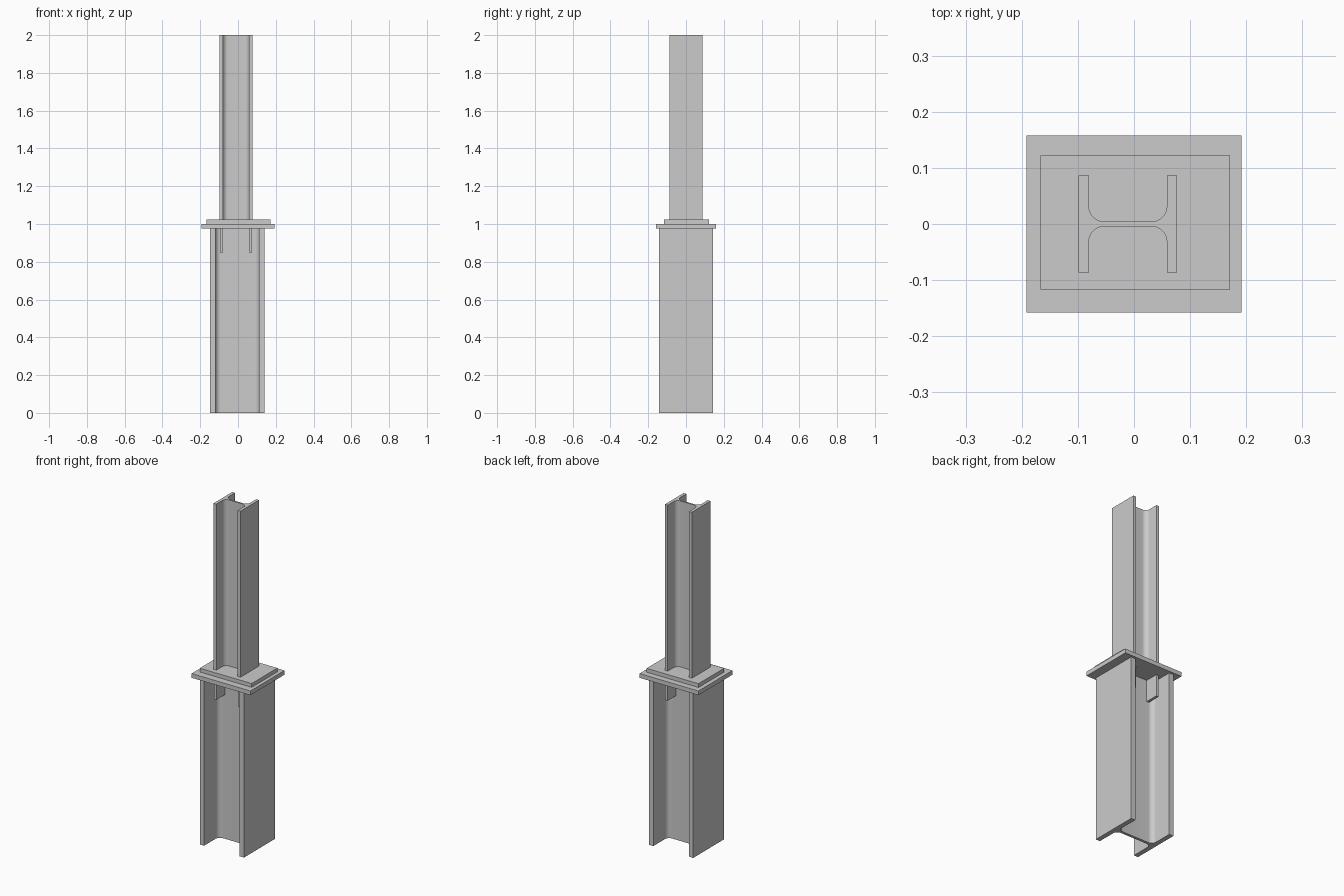
import bpy
import bmesh
from math import sin, cos, pi

old = bpy.data.objects.get("Cube")
if old:
    bpy.data.objects.remove(old, do_unlink=True)

# Single steel colour
steel = bpy.data.materials.new("grey steel")
steel.use_nodes = True
GREY = (0.6, 0.6, 0.6, 1)
steel.diffuse_color = GREY
steel.node_tree.nodes["Principled BSDF"].inputs["Base Color"].default_value = GREY


def extrude_profile(name, points, z0, z1):
    """Extrude a flat outline upward from z0 to z1."""
    bm = bmesh.new()
    face = bm.faces.new([bm.verts.new((x, y, z0)) for x, y in points])
    result = bmesh.ops.extrude_face_region(bm, geom=[face])
    top = [g for g in result["geom"] if isinstance(g, bmesh.types.BMVert)]
    bmesh.ops.translate(bm, verts=top, vec=(0, 0, z1 - z0))
    bmesh.ops.recalc_face_normals(bm, faces=bm.faces)
    mesh = bpy.data.meshes.new(name)
    bm.to_mesh(mesh)
    bm.free()
    mesh.materials.append(steel)
    obj = bpy.data.objects.new(name, mesh)
    bpy.context.collection.objects.link(obj)
    return obj


def plate(name, x0, x1, y0, y1, z0, z1):
    return extrude_profile(name, [(x0, y0), (x1, y0), (x1, y1), (x0, y1)], z0, z1)


def h_beam(name, cx, half_w, half_d, flange, web, radius, z0, z1, steps=10):
    """H section with rounded roots between the web and the flanges."""
    inner = half_w - flange
    quarter = [(half_w, half_d), (inner, half_d)]
    for i in range(steps + 1):
        a = pi / 2 * i / steps
        quarter.append((inner - radius + radius * cos(a),
                        web / 2 + radius - radius * sin(a)))
    # Mirror the quarter into a closed outline
    half = quarter + [(-x, y) for x, y in reversed(quarter)]
    outline = half + [(x, -y) for x, y in reversed(half)]
    obj = extrude_profile(name, [(x + cx, y) for x, y in outline], z0, z1)
    bpy.ops.object.select_all(action='DESELECT')
    obj.select_set(True)
    bpy.context.view_layer.objects.active = obj
    bpy.ops.object.shade_smooth_by_angle(angle=pi / 6)
    return obj


# Columns
WEB = 0.016
h_beam("lower_column", -0.004, 0.144, 0.144, 0.028, WEB, 0.028, 0, 0.975)
h_beam("upper_column", -0.011, 0.0875, 0.0865, 0.018, 0.009, 0.027, 1.0225, 2)

# Cap plate of the lower column and base plate of the upper column
plate("cap_plate", -0.192, 0.192, -0.158, 0.158, 0.975, 1.0)
plate("base_plate", -0.167, 0.171, -0.117, 0.122, 1.0, 1.0225)

# Stiffeners beneath the upper flanges, on both sides of the web
for side, x in (("right", -0.096), ("left", 0.059)):
    for end, sign in (("front", -1), ("back", 1)):
        y0, y1 = sorted((sign * WEB / 2, sign * 0.0865))
        plate(f"stiffener_{end}_{side}", x, x + 0.016, y0, y1, 0.848, 0.975)
